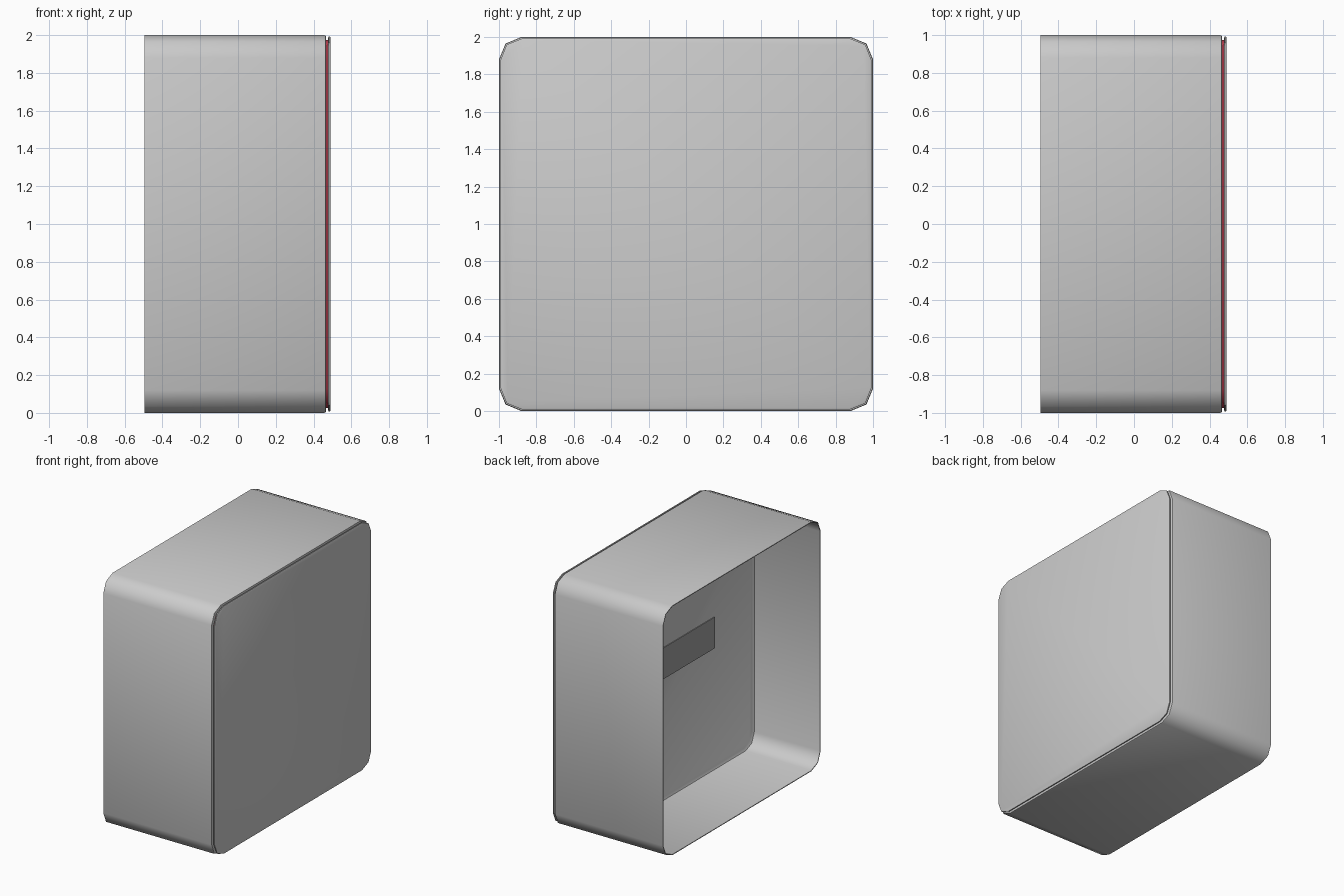
import bpy, bmesh, math

if "Cube" in bpy.data.objects:
    bpy.data.objects.remove(bpy.data.objects["Cube"])

def ring(bm, x, half, r):
    # rounded square in the YZ plane, two segments per corner
    pts = []
    for k in range(4):
        base = k * math.pi / 2
        cx = (half - r) * (1 if k in (0, 3) else -1)
        cz = (half - r) * (1 if k in (0, 1) else -1)
        for s in range(3):
            a = base + s * math.pi / 4
            pts.append(bm.verts.new((x, cx + r * math.cos(a), 1 + cz + r * math.sin(a))))
    return pts

def loft(name, sections, color=None, angle=50):
    # skin a list of (x, half size, corner radius) sections and cap both ends
    bm = bmesh.new()
    rings = [ring(bm, *s) for s in sections]
    for a, b in zip(rings, rings[1:]):
        n = len(a)
        for i in range(n):
            j = (i + 1) % n
            bm.faces.new((a[i], a[j], b[j], b[i]))
    bm.faces.new(rings[0])
    bm.faces.new(rings[-1])
    bmesh.ops.recalc_face_normals(bm, faces=bm.faces)
    return finish(name, bm, color, angle)

def finish(name, bm, color=None, angle=50):
    me = bpy.data.meshes.new(name)
    bm.to_mesh(me)
    bm.free()
    ob = bpy.data.objects.new(name, me)
    bpy.context.collection.objects.link(ob)
    if color:
        mat = bpy.data.materials.new(name + "_colour")
        mat.diffuse_color = color
        mat.use_nodes = True
        mat.node_tree.nodes["Principled BSDF"].inputs["Base Color"].default_value = mat.diffuse_color
        me.materials.append(mat)
    bpy.ops.object.select_all(action='DESELECT')
    ob.select_set(True)
    bpy.context.view_layer.objects.active = ob
    bpy.ops.object.shade_smooth_by_angle(angle=math.radians(angle))
    return ob

# thin-walled housing, open at the back, with an inner wall part-way in
loft("housing", [
    (0.10, 0.975, 0.10), (0.09, 0.994, 0.11), (-0.495, 0.994, 0.115),
    (-0.495, 1.0, 0.12), (0.457, 1.0, 0.12),
    (0.464, 0.997, 0.118), (0.467, 0.985, 0.11)])

# light strip recessed in the gap behind the front panel
loft("light_strip", [(0.466, 0.975, 0.105), (0.479, 0.975, 0.105)], (0.5, 0.05, 0.08, 1))

# front panel with softened rim
loft("front_panel", [
    (0.476, 0.983, 0.108), (0.479, 0.992, 0.115),
    (0.487, 0.992, 0.115), (0.491, 0.983, 0.108)], angle=30)

# dark plate on the inner wall
bm = bmesh.new()
bmesh.ops.create_cube(bm, size=1)
bmesh.ops.scale(bm, vec=(0.01, 1.0, 0.25), verts=bm.verts)
bmesh.ops.translate(bm, vec=(0.099, 0, 1.1), verts=bm.verts)
finish("rear_plate", bm, (0.35, 0.35, 0.35, 1))
